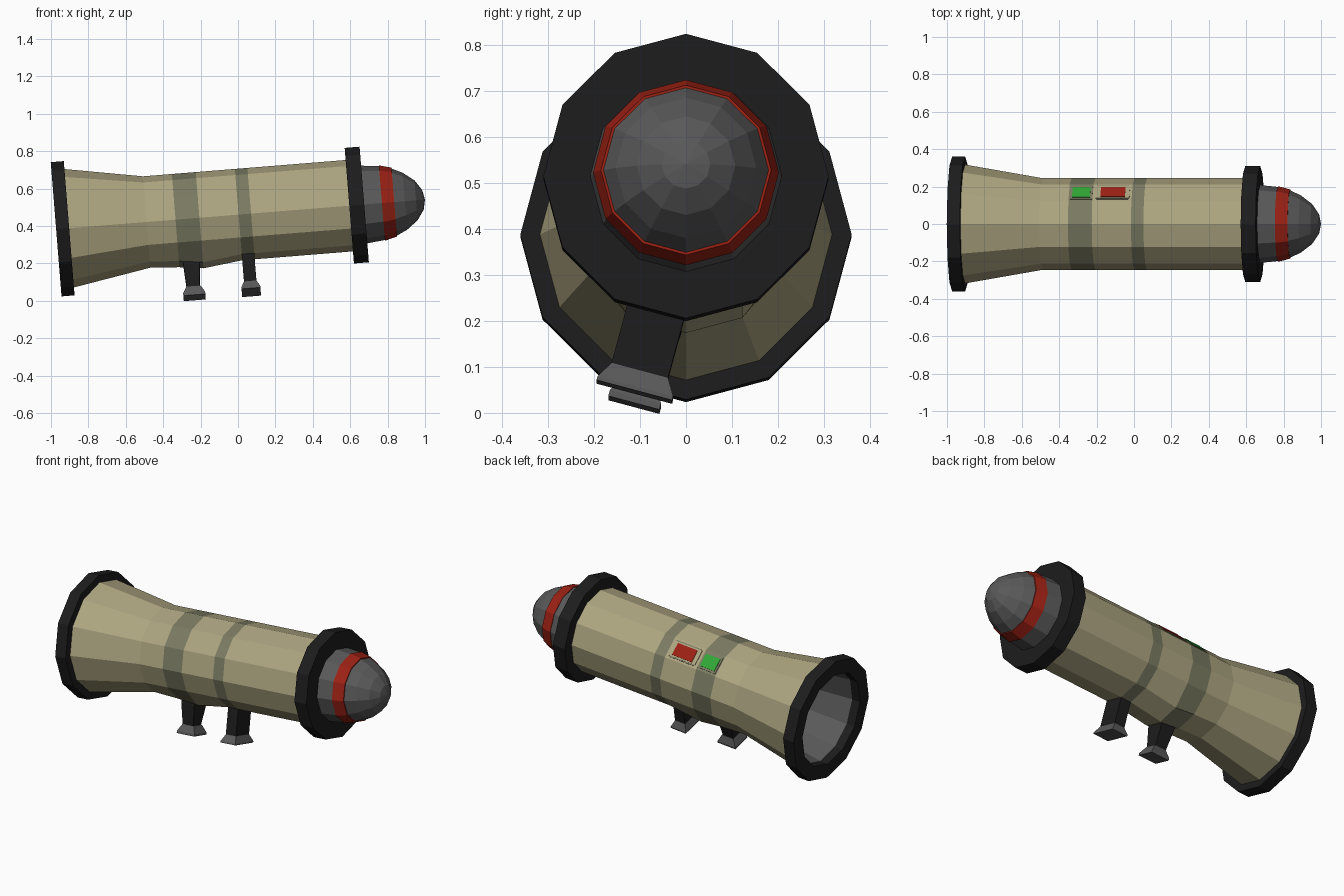
import bpy, bmesh, math
from mathutils import Matrix, Vector

if "Cube" in bpy.data.objects:
    bpy.data.objects.remove(bpy.data.objects["Cube"])

SIDES = 12
TILT = math.radians(4.6)
FRAME = Matrix.Translation((0, 0, 0.4605)) @ Matrix.Rotation(-TILT, 4, 'Y')


def material(name, rgb):
    m = bpy.data.materials.new(name)
    m.diffuse_color = (*rgb, 1)
    m.use_nodes = True
    m.node_tree.nodes["Principled BSDF"].inputs["Base Color"].default_value = m.diffuse_color
    return m


KHAKI = material("khaki", (0.42, 0.38, 0.22))
OLIVE = material("olive", (0.20, 0.20, 0.125))
BLACK = material("black", (0.012, 0.012, 0.012))
GREY = material("dark_grey", (0.10, 0.10, 0.10))
RED = material("red", (0.33, 0.015, 0.007))
GREEN = material("green", (0.03, 0.38, 0.035))


def finish(bm, name, mats):
    bmesh.ops.remove_doubles(bm, verts=bm.verts[:], dist=1e-5)
    bm.transform(FRAME)
    me = bpy.data.meshes.new(name)
    bm.to_mesh(me)
    bm.free()
    for m in mats:
        me.materials.append(m)
    ob = bpy.data.objects.new(name, me)
    bpy.context.collection.objects.link(ob)
    return ob


def lathe(name, profile, mats, closed=False, segment_mats=None, sag=None):
    """Revolve (u, radius) points round the tube axis; sag drops the belly at a ring."""
    bm = bmesh.new()
    rings = []
    for i, (u, r) in enumerate(profile):
        ring = []
        for k in range(SIDES):
            a = 2 * math.pi * k / SIDES
            drop = (sag or {}).get(i, 0) if k in (5, 6, 7) else 0
            ring.append(bm.verts.new((u, r * math.sin(a), r * math.cos(a) - drop)))
        rings.append(ring)
    n = len(rings)
    for i in range(n if closed else n - 1):
        p, q = rings[i], rings[(i + 1) % n]
        for k in range(SIDES):
            j = (k + 1) % SIDES
            f = bm.faces.new((p[k], q[k], q[j], p[j]))
            f.material_index = segment_mats[i] if segment_mats else 0
    return finish(bm, name, mats)


def stack(name, angle, sections, mat):
    """Stacked rectangles along a radial direction: (radius, u0, u1, width)."""
    bm = bmesh.new()
    out = Vector((0, math.sin(angle), math.cos(angle)))
    side = Vector((0, math.cos(angle), -math.sin(angle)))
    loops = []
    for r, u0, u1, w in sections:
        loops.append([bm.verts.new(Vector((u, 0, 0)) + out * r + side * s * w / 2)
                      for u, s in ((u0, -1), (u1, -1), (u1, 1), (u0, 1))])
    for p, q in zip(loops, loops[1:]):
        for k in range(4):
            j = (k + 1) % 4
            bm.faces.new((p[k], p[j], q[j], q[k]))
    bm.faces.new(loops[0][::-1])
    bm.faces.new(loops[-1])
    bmesh.ops.recalc_face_normals(bm, faces=bm.faces[:])
    return finish(bm, name, [mat])


# Tube with flared rear, two olive bands and a slightly sagging belly
lathe("tube_body",
      [(-0.92, 0.32), (-0.49, 0.245), (-0.335, 0.245), (-0.207, 0.245),
       (0.003, 0.245), (0.07, 0.245), (0.61, 0.245)],
      [KHAKI, OLIVE], segment_mats=[0, 0, 1, 0, 1, 0], sag={2: 0.01, 3: 0.026})

# End rings
lathe("rear_ring", [(-0.9755, 0.36), (-0.9055, 0.36), (-0.9055, 0.275), (-0.9755, 0.275)],
      [BLACK], closed=True)
lathe("front_ring", [(0.597, 0), (0.597, 0.31), (0.677, 0.31), (0.677, 0)], [BLACK])

# Hollow inside of the rear flare
lathe("rear_bore", [(-0.48, 0), (-0.48, 0.205), (-0.93, 0.276)][::1], [GREY])

# Warhead as half an ellipsoid
NOSE_U, NOSE_R, NOSE_L = 0.66, 0.21, 0.343


def nose_radius(u):
    return NOSE_R * math.sqrt(max(0, 1 - ((u - NOSE_U) / NOSE_L) ** 2))


nose = [(u, nose_radius(u)) for u in (0.66, 0.775, 0.84, 0.895, 0.955, 0.992)]
lathe("warhead", nose + [(NOSE_U + NOSE_L, 0)], [GREY])
lathe("warhead_stripe",
      [(0.772, 0.19), (0.772, 0.202), (0.838, 0.185), (0.838, 0.17)], [RED])

# Grips with flared feet, set on the lower face of the tube
DOWN = math.radians(180 + 15)
stack("rear_grip", DOWN, [(0.22, -0.315, -0.222, 0.12), (0.27, -0.312, -0.225, 0.115),
                          (0.39, -0.305, -0.235, 0.075)], BLACK)
stack("rear_grip_foot", DOWN, [(0.385, -0.305, -0.23, 0.08), (0.425, -0.326, -0.208, 0.115),
                               (0.438, -0.326, -0.208, 0.115)], GREY)
stack("front_grip", DOWN, [(0.22, 0.003, 0.07, 0.127), (0.39, 0.003, 0.07, 0.127)], BLACK)
stack("front_grip_foot", DOWN, [(0.388, 0.003, 0.07, 0.127), (0.425, -0.013, 0.088, 0.17),
                                (0.434, -0.013, 0.088, 0.17)], GREY)

# Indicator panels on the upper rear-side face
UP = math.radians(45)
FACE = 0.245 * math.cos(math.pi / SIDES)


def slab(name, u0, u1, width, height, mat):
    stack(name, UP, [(FACE - 0.01, u0, u1, width), (FACE + height, u0, u1, width)], mat)


slab("green_frame", -0.328, -0.21, 0.1, 0.003, OLIVE)
slab("green_panel", -0.317, -0.221, 0.076, 0.006, GREEN)
slab("red_frame", -0.184, -0.016, 0.104, 0.003, OLIVE)
slab("red_surround", -0.19, -0.01, 0.09, 0.0045, KHAKI)
slab("red_panel", -0.165, -0.033, 0.074, 0.007, RED)
